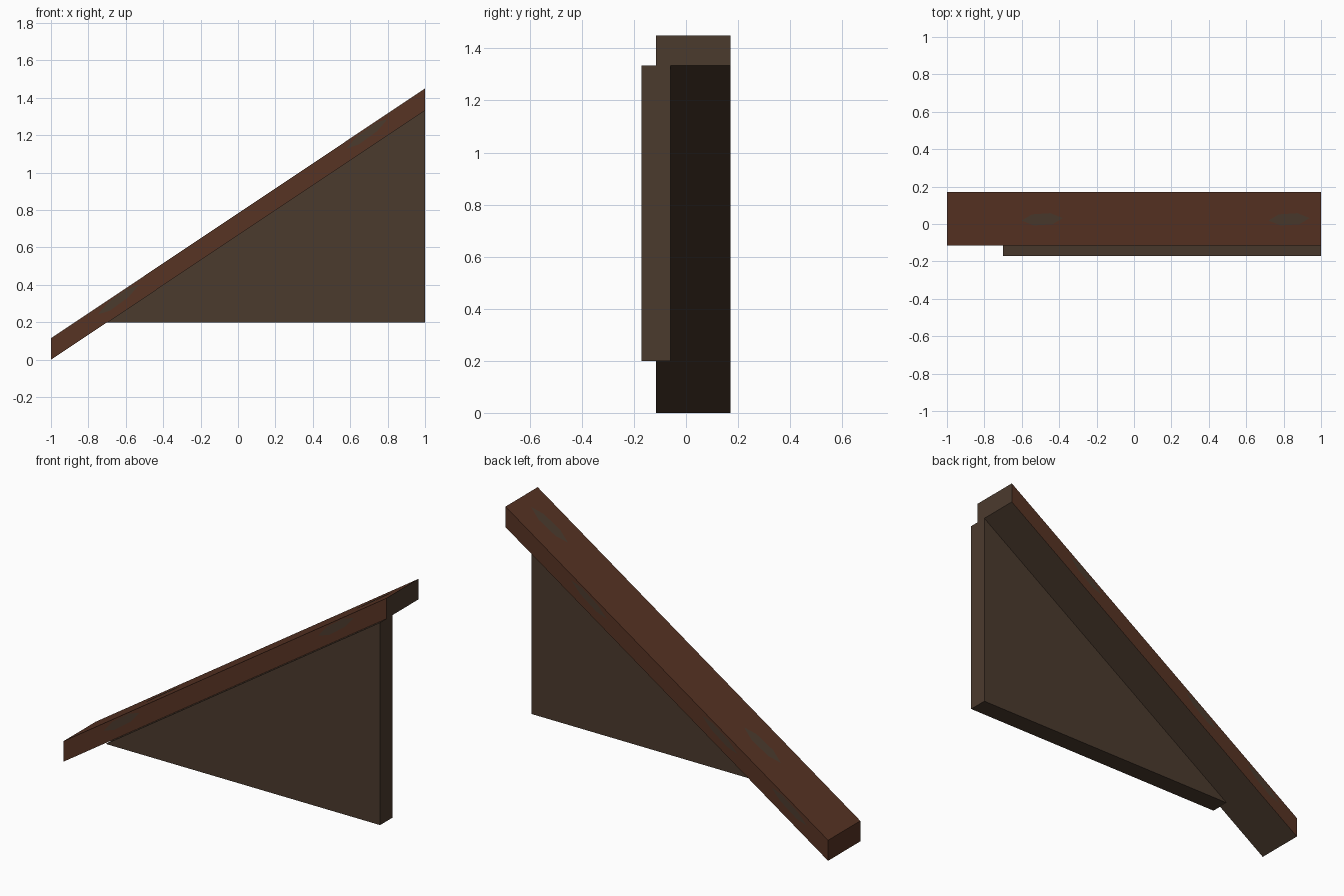
import bpy

if "Cube" in bpy.data.objects:
    bpy.data.objects.remove(bpy.data.objects["Cube"])

SLOPE = 1.335 / 2          # rise of the rail per unit of x
THICK = 0.115              # vertical height of the rail


def material(name, rgb):
    m = bpy.data.materials.new(name)
    m.diffuse_color = (*rgb, 1)
    m.use_nodes = True
    m.node_tree.nodes["Principled BSDF"].inputs["Base Color"].default_value = m.diffuse_color
    return m


RED = material("red_brown_wood", (0.096, 0.033, 0.017))
GREY = material("grey_brown_wood", (0.071, 0.043, 0.027))


def make(name, verts, faces, mats):
    me = bpy.data.meshes.new(name)
    me.from_pydata(verts, [], faces)
    for m in mats:
        me.materials.append(m)
    ob = bpy.data.objects.new(name, me)
    bpy.context.collection.objects.link(ob)
    return ob


def prism(name, profile, y0, y1, mats):
    """Extrude an x-z profile (counter-clockwise from the front) along y."""
    n = len(profile)
    verts = [(x, y, z) for y in (y0, y1) for x, z in profile]
    faces = [tuple(range(n)), tuple(range(2 * n - 1, n - 1, -1))]
    faces += [(i, i + n, (i + 1) % n + n, (i + 1) % n) for i in range(n)]
    return make(name, verts, faces, mats)


def rail_z(x):
    return SLOPE * (x + 1)


# Sloping rail: red-brown, with grey-brown underside and upper end
rail = prism("sloping_rail",
             [(-1, 0), (1, rail_z(1)), (1, rail_z(1) + THICK), (-1, THICK)],
             -0.115, 0.17, [RED, GREY])
for p in rail.data.polygons:
    if p.normal.x > 0.3:
        p.material_index = 1

# Triangular side panel below the rail
prism("triangular_panel", [(0.2 / SLOPE - 1, 0.2), (1, 0.2), (1, rail_z(1))],
      -0.17, -0.06, [GREY])

# Worn patches: thin lozenges lying on the rail
LOZENGE = [(-1, -0.2), (-0.4, -1), (0.5, -0.8), (1, 0.2), (0.4, 1), (-0.5, 0.8)]


def patch(name, place, cx, cv, half_len, half_wid, flip=False):
    verts = [place(cx + a * half_len, cv + b * half_wid) for a, b in LOZENGE]
    face = tuple(range(6))
    make(name, verts, [face[::-1] if flip else face], [GREY])


def on_top(x, y):
    return (x - 0.0011, y, rail_z(x) + THICK + 0.0017)


def on_front(x, v):
    return (x, -0.117, rail_z(x) + v)


def on_back(x, v):
    return (x, 0.172, rail_z(x) + v)


for x in (-0.49, 0.83):
    patch("worn_top_patch", on_top, x, 0.025, 0.11, 0.033)
for x in (-0.64, 0.69):
    patch("worn_front_patch", on_front, x, 0.08, 0.11, 0.028)
for x in (-0.76, -0.33, 0.48):
    patch("worn_back_patch", on_back, x, 0.08, 0.11, 0.025, True)
